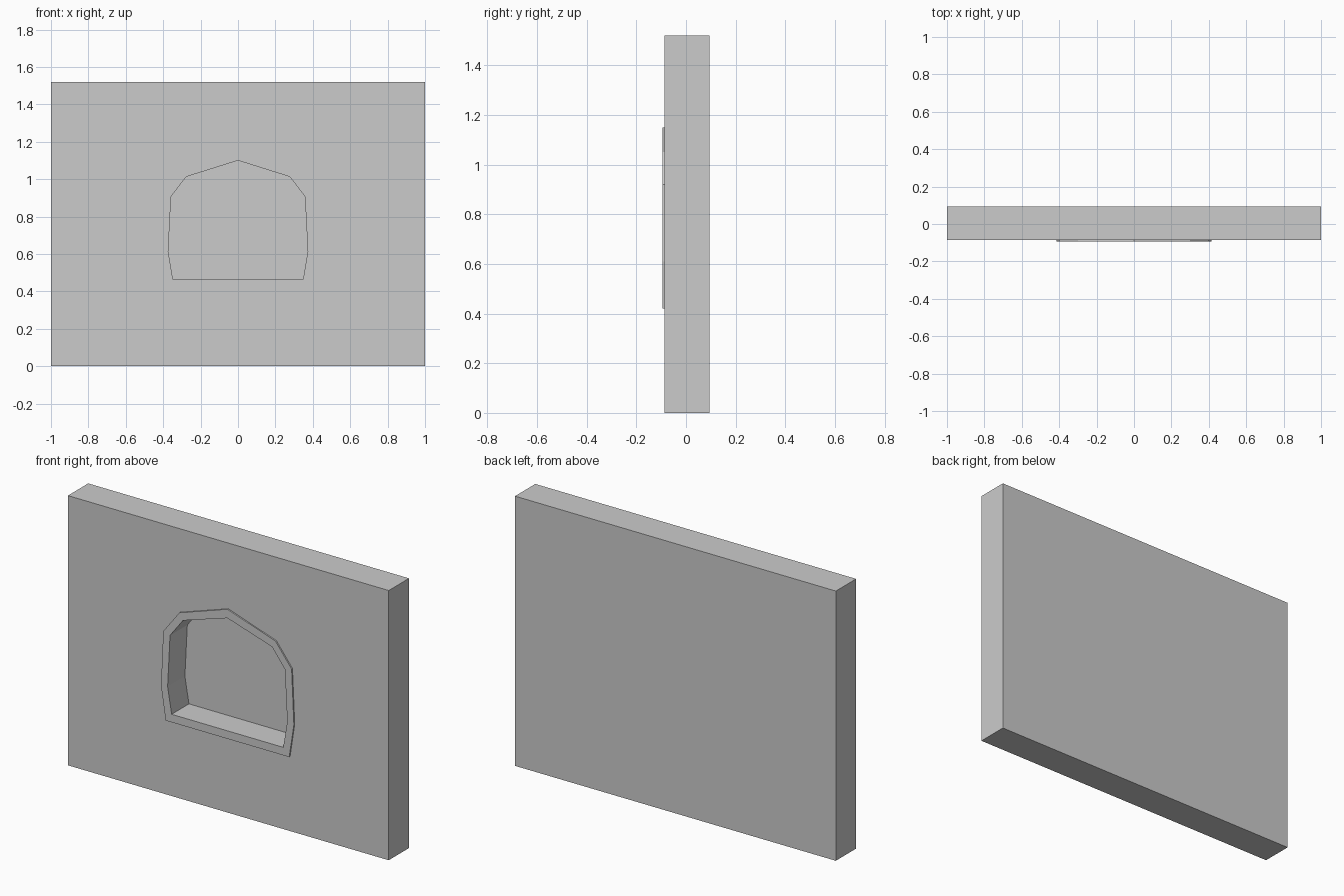
import bpy, bmesh

if "Cube" in bpy.data.objects:
    bpy.data.objects.remove(bpy.data.objects["Cube"])

FRONT, BACK, HEIGHT = -0.086, 0.094, 1.52
TRIM_FRONT, NICHE_BACK = -0.094, 0.06

# Right halves of the two outlines (x, z), from the bottom up to the peak
OUTER = [(0.385, 0.42), (0.414, 0.61), (0.40, 0.92), (0.30, 1.05), (0, 1.15)]
INNER = [(0.348, 0.465), (0.373, 0.615), (0.358, 0.907), (0.277, 1.013), (0, 1.10)]


def mirrored(half):
    return half + [(-x, z) for x, z in reversed(half[:-1])]


def make_object(name, bm):
    bmesh.ops.recalc_face_normals(bm, faces=bm.faces)
    mesh = bpy.data.meshes.new(name)
    bm.to_mesh(mesh)
    bm.free()
    obj = bpy.data.objects.new(name, mesh)
    bpy.context.collection.objects.link(obj)
    return obj


def prism(name, outline, y0, y1):
    bm = bmesh.new()
    face = bm.faces.new([bm.verts.new((x, y0, z)) for x, z in outline])
    ext = bmesh.ops.extrude_face_region(bm, geom=[face], use_keep_orig=True)
    verts = [g for g in ext["geom"] if isinstance(g, bmesh.types.BMVert)]
    bmesh.ops.translate(bm, verts=verts, vec=(0, y1 - y0, 0))
    return make_object(name, bm)


def ring(name, outer, inner, y0, y1):
    bm = bmesh.new()
    loops = [[bm.verts.new((x, y, z)) for x, z in pts]
             for pts, y in ((outer, y0), (inner, y0), (inner, y1), (outer, y1))]
    n = len(outer)
    for k in range(4):
        a, b = loops[k], loops[(k + 1) % 4]
        for i in range(n):
            j = (i + 1) % n
            bm.faces.new((a[i], a[j], b[j], b[i]))
    return make_object(name, bm)


# Wall slab with the blind niche cut into its front
wall = prism("wall", [(-1, 0), (1, 0), (1, HEIGHT), (-1, HEIGHT)], FRONT, BACK)
cutter = prism("niche_cutter", mirrored(INNER), FRONT - 0.1, NICHE_BACK)
cutter.hide_render = True
cut = wall.modifiers.new("niche", 'BOOLEAN')
cut.operation = 'DIFFERENCE'
cut.solver = 'EXACT'
cut.object = cutter
bpy.context.view_layer.objects.active = wall
bpy.ops.object.modifier_apply(modifier=cut.name)
bpy.data.objects.remove(cutter)

# Thin raised trim around the niche
ring("niche_trim", mirrored(OUTER), mirrored(INNER), TRIM_FRONT, FRONT)
